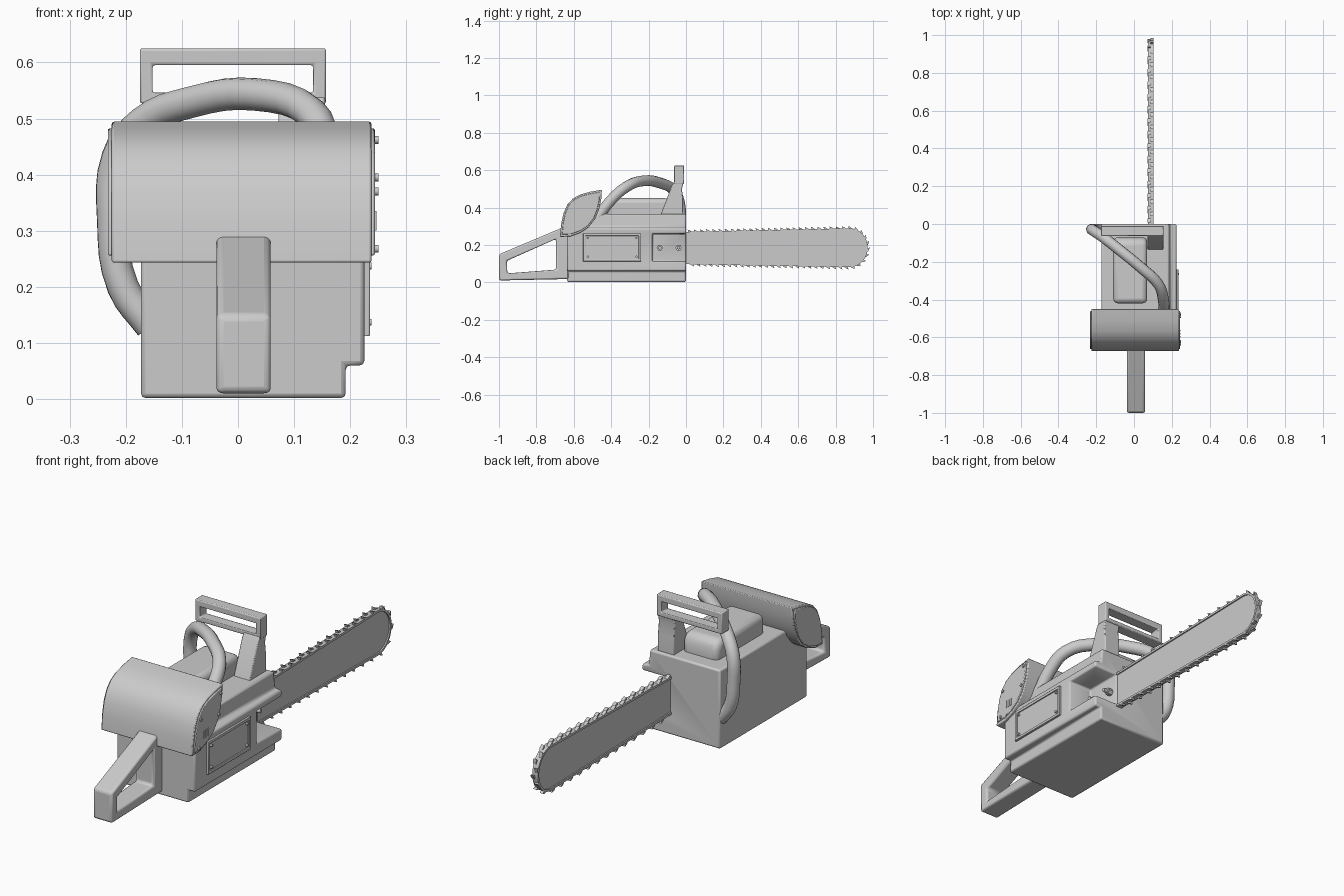
import bpy, bmesh, math
from mathutils import Vector

cube = bpy.data.objects.get("Cube")
if cube:
    bpy.data.objects.remove(cube)

grey = bpy.data.materials.new("plain_grey")
grey.use_nodes = True
GREY = (0.6, 0.6, 0.6, 1)
grey.diffuse_color = GREY
grey.node_tree.nodes["Principled BSDF"].inputs["Base Color"].default_value = GREY


def finish(name, bm, bevel=0.0, segments=2, angle=30):
    bmesh.ops.recalc_face_normals(bm, faces=bm.faces)
    mesh = bpy.data.meshes.new(name)
    bm.to_mesh(mesh)
    bm.free()
    obj = bpy.data.objects.new(name, mesh)
    bpy.context.collection.objects.link(obj)
    mesh.materials.append(grey)
    bpy.ops.object.select_all(action='DESELECT')
    obj.select_set(True)
    bpy.context.view_layer.objects.active = obj
    bpy.ops.object.shade_smooth_by_angle(angle=math.radians(35))
    if bevel:
        mod = obj.modifiers.new("Bevel", 'BEVEL')
        mod.width, mod.segments = bevel, segments
        mod.limit_method, mod.angle_limit = 'ANGLE', math.radians(angle)
    return obj


def add_prism(bm, pts, axis, a, b, hole=None):
    """Extrude a profile along x (y, z points) or along y (x, z points)."""
    def ring(points, t):
        return [bm.verts.new((t, u, w) if axis == 'x' else (u, t, w)) for u, w in points]

    def walls(r, s):
        n = len(r)
        for i in range(n):
            j = (i + 1) % n
            bm.faces.new((r[i], r[j], s[j], s[i]))
    o1, o2 = ring(pts, a), ring(pts, b)
    walls(o1, o2)
    if hole:
        h1, h2 = ring(hole, a), ring(hole, b)
        walls(h1, h2)
        walls(o1, h1)
        walls(o2, h2)
    else:
        bm.faces.new(o1)
        bm.faces.new(o2)


def prism(name, pts, axis, a, b, hole=None, **kw):
    bm = bmesh.new()
    add_prism(bm, pts, axis, a, b, hole)
    return finish(name, bm, **kw)


def rect(u0, u1, w0, w1):
    return [(u0, w0), (u1, w0), (u1, w1), (u0, w1)]


def discs(name, spots, radius, x0, x1, sides=12):
    bm = bmesh.new()
    for y, z in spots:
        pts = [(y + radius * math.cos(math.tau * i / sides),
                z + radius * math.sin(math.tau * i / sides)) for i in range(sides)]
        add_prism(bm, pts, 'x', x0, x1)
    return finish(name, bm)


def shrink(pts, f):
    cy = sum(p[0] for p in pts) / len(pts)
    cz = sum(p[1] for p in pts) / len(pts)
    return [(cy + (y - cy) * f, cz + (z - cz) * f) for y, z in pts]


# Engine body with the guide bar recess cut out of its side
section = [(-0.173, 0.002), (0.192, 0.002), (0.192, 0.06), (0.225, 0.06),
           (0.225, 0.29), (0.192, 0.295), (0.185, 0.365), (-0.173, 0.365)]
body = prism("engine_body", section, 'y', -0.635, 0)
cutter = prism("recess_cutter", rect(-0.18, 0.1, 0.112, 0.26), 'x', 0.102, 0.4)
cut = body.modifiers.new("Recess", 'BOOLEAN')
cut.operation, cut.object, cut.solver = 'DIFFERENCE', cutter, 'EXACT'
bpy.context.view_layer.objects.active = body
bpy.ops.object.modifier_apply(modifier=cut.name)
bpy.data.objects.remove(cutter)
bev = body.modifiers.new("Bevel", 'BEVEL')
bev.width, bev.segments, bev.limit_method = 0.008, 2, 'ANGLE'
discs("bar_nuts", [(-0.14, 0.185), (-0.04, 0.185)], 0.017, 0.1, 0.125, 6)
discs("bar_studs", [(-0.14, 0.185), (-0.04, 0.185)], 0.009, 0.1, 0.145)

# Side panel with raised rim and corner screws
panel = rect(-0.55, -0.24, 0.112, 0.262)
prism("side_panel_rim", panel, 'x', 0.22, 0.235,
      hole=rect(-0.537, -0.253, 0.125, 0.249), bevel=0.002)
prism("side_panel", panel, 'x', 0.22, 0.229)
discs("panel_screws", [(y, z) for y in (-0.525, -0.265) for z in (0.137, 0.237)],
      0.006, 0.22, 0.238)

# Top engine cover
prism("top_cover", [(-0.42, 0.34), (-0.07, 0.34), (-0.07, 0.41), (-0.09, 0.45), (-0.42, 0.45)],
      'x', -0.11, 0.07, bevel=0.025, segments=3)

# Rear rounded housing and its end caps
profile = [(-0.674, 0.243), (-0.668, 0.31), (-0.655, 0.37), (-0.635, 0.415),
           (-0.605, 0.448), (-0.565, 0.47), (-0.51, 0.485), (-0.45, 0.495),
           (-0.452, 0.45), (-0.465, 0.39), (-0.485, 0.34), (-0.52, 0.295),
           (-0.565, 0.265), (-0.62, 0.245)]
prism("rear_housing", profile, 'x', -0.225, 0.238, bevel=0.004, angle=40)
cap = shrink(profile, 0.9)
prism("left_end_cap", cap, 'x', 0.23, 0.244, bevel=0.003, angle=40)
prism("right_end_cap", cap, 'x', -0.232, -0.22, bevel=0.003, angle=40)
discs("cap_screws", [(-0.475, 0.462), (-0.635, 0.268), (-0.49, 0.37), (-0.62, 0.395)],
      0.007, 0.24, 0.25)
bm = bmesh.new()
for i in range(3):
    y = -0.6 + i * 0.016
    add_prism(bm, rect(y, y + 0.008, 0.3, 0.335), 'x', 0.24, 0.247)
finish("cap_vents", bm)

# Rear grip
prism("rear_grip", [(-1, 0.01), (-0.62, 0.018), (-0.62, 0.31), (-1, 0.15)],
      'x', -0.038, 0.058,
      hole=[(-0.955, 0.048), (-0.695, 0.068), (-0.695, 0.232), (-0.958, 0.115)],
      bevel=0.012, segments=3)

# Hand guard: slotted frame on a single arm
prism("hand_guard_frame", rect(-0.175, 0.157, 0.527, 0.625), 'y', -0.063, -0.01,
      hole=rect(-0.152, 0.134, 0.546, 0.595), bevel=0.004)
prism("hand_guard_arm", [(-0.14, 0.35), (-0.015, 0.35), (-0.015, 0.44), (-0.022, 0.5),
                         (-0.012, 0.54), (-0.062, 0.54), (-0.075, 0.52)],
      'x', 0.072, 0.155, bevel=0.004)

# Wrap-around front handle tube
path = [(0.16, -0.47, 0.35), (0.155, -0.4, 0.44), (0.13, -0.32, 0.51),
        (0.03, -0.225, 0.543), (-0.08, -0.135, 0.53), (-0.17, -0.065, 0.492),
        (-0.215, -0.035, 0.43), (-0.223, -0.028, 0.32), (-0.205, -0.028, 0.2),
        (-0.155, -0.03, 0.13)]
curve = bpy.data.curves.new("tube_path", 'CURVE')
curve.dimensions = '3D'
curve.bevel_depth, curve.bevel_resolution, curve.use_fill_caps = 0.029, 4, True
curve.resolution_u = 4
spline = curve.splines.new('BEZIER')
spline.bezier_points.add(len(path) - 1)
for bp, co in zip(spline.bezier_points, path):
    bp.co = co
    bp.handle_left_type = bp.handle_right_type = 'AUTO'
tube = bpy.data.objects.new("front_handle_tube", curve)
bpy.context.collection.objects.link(tube)
curve.materials.append(grey)


# Guide bar with rounded nose
def bar_outline(grow):
    nose = [(0.875 + (0.093 + grow) * math.cos(t), 0.185 + (0.1 + grow) * math.sin(t))
            for t in (math.radians(-90 + 12 * i) for i in range(16))]
    return [(-0.1, 0.103 - grow)] + nose + [(-0.1, 0.264 + grow)]


prism("guide_bar", bar_outline(-0.004), 'x', 0.08, 0.096)

# Chain: thin band around the bar, with cutter teeth spaced along it
outer = bar_outline(0.004)
prism("chain_band", outer, 'x', 0.074, 0.102, hole=bar_outline(-0.006))
bm = bmesh.new()
pitch, travelled, count = 0.033, 0.0, 0
for p, q in zip(outer, outer[1:]):
    p, q = Vector(p), Vector(q)
    d = (q - p).normalized()
    n = Vector((d.y, -d.x))
    while travelled < (q - p).length:
        c = p + d * travelled
        if c.x > 0.01:
            tooth = [c - d * 0.009, c + d * 0.009, c + d * 0.012 + n * 0.012, c - d * 0.002 + n * 0.006]
            x = 0.072 if count % 2 else 0.088
            add_prism(bm, [tuple(v) for v in tooth], 'x', x, x + 0.016)
        travelled += pitch
        count += 1
    travelled -= (q - p).length
finish("chain_teeth", bm)
